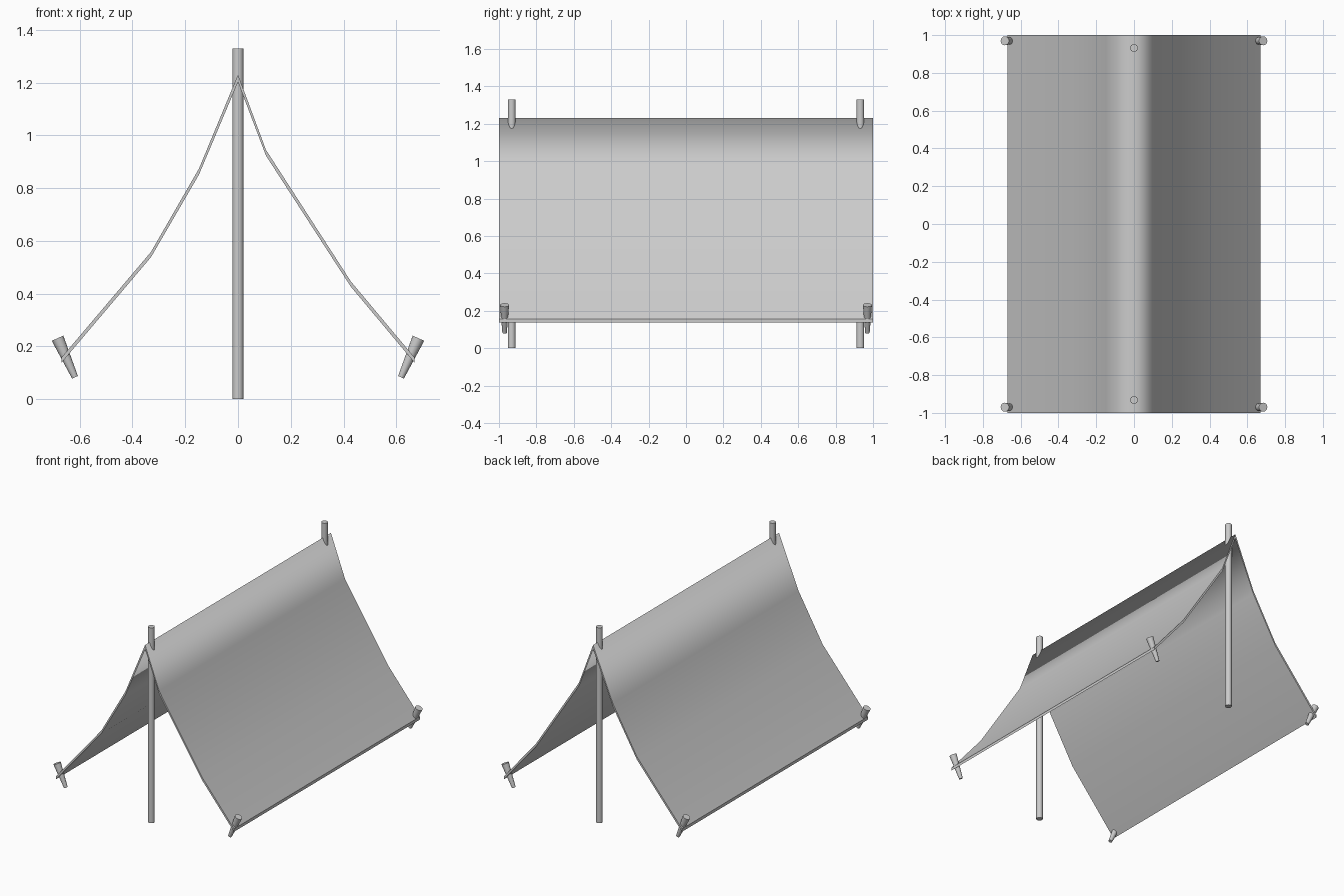
import bpy, bmesh
from mathutils import Vector

if "Cube" in bpy.data.objects:
    bpy.data.objects.remove(bpy.data.objects["Cube"])


def rod(name, bottom, top, r_bottom, r_top):
    """Round (optionally tapered) rod between two points."""
    a, b = Vector(bottom), Vector(top)
    d = b - a
    bpy.ops.mesh.primitive_cone_add(vertices=16, radius1=r_bottom, radius2=r_top,
                                    depth=d.length, location=(a + b) / 2,
                                    rotation=d.to_track_quat('Z', 'Y').to_euler())
    ob = bpy.context.object
    ob.name = name
    bpy.ops.object.shade_smooth_by_angle()
    return ob


# Canvas sheet: sagging profile (x, z, vertical thickness) extruded along y
profile = [(-0.67, 0.157, 0.02), (-0.33, 0.558, 0.02), (-0.148, 0.874, 0.023),
           (0, 1.23, 0.028), (0.106, 0.945, 0.022), (0.428, 0.446, 0.02),
           (0.67, 0.157, 0.02)]
outline = [(x, z) for x, z, t in profile] + [(x, z - t) for x, z, t in reversed(profile)]
n, m = len(profile), len(outline)

bm = bmesh.new()
front = [bm.verts.new((x, -1, z)) for x, z in outline]
back = [bm.verts.new((x, 1, z)) for x, z in outline]
# outer skin, inner skin and the two hem strips
for i in range(m):
    j = (i + 1) % m
    face = bm.faces.new((front[i], front[j], back[j], back[i]))
    face.smooth = i not in (n - 1, m - 1)
# front and back rims
for ring in (front, back):
    for i in range(n - 1):
        bm.faces.new((ring[i], ring[i + 1], ring[m - 2 - i], ring[m - 1 - i]))
bmesh.ops.recalc_face_normals(bm, faces=bm.faces[:])
# cloth skins stay smooth over the ridge, hems stay crisp
for e in bm.edges:
    e.smooth = all(f.smooth for f in e.link_faces)
mesh = bpy.data.meshes.new("canvas")
bm.to_mesh(mesh)
bm.free()
bpy.context.collection.objects.link(bpy.data.objects.new("canvas", mesh))

# Upright poles and corner pegs
for end, sy in (("front", -1), ("back", 1)):
    rod(f"{end}_pole", (0, sy * 0.932, 0), (0, sy * 0.932, 1.33), 0.021, 0.021)
    for side, sx in (("left", -1), ("right", 1)):
        rod(f"{end}_{side}_peg", (sx * 0.618, sy * 0.97, 0.083),
            (sx * 0.684, sy * 0.97, 0.231), 0.012, 0.024)
